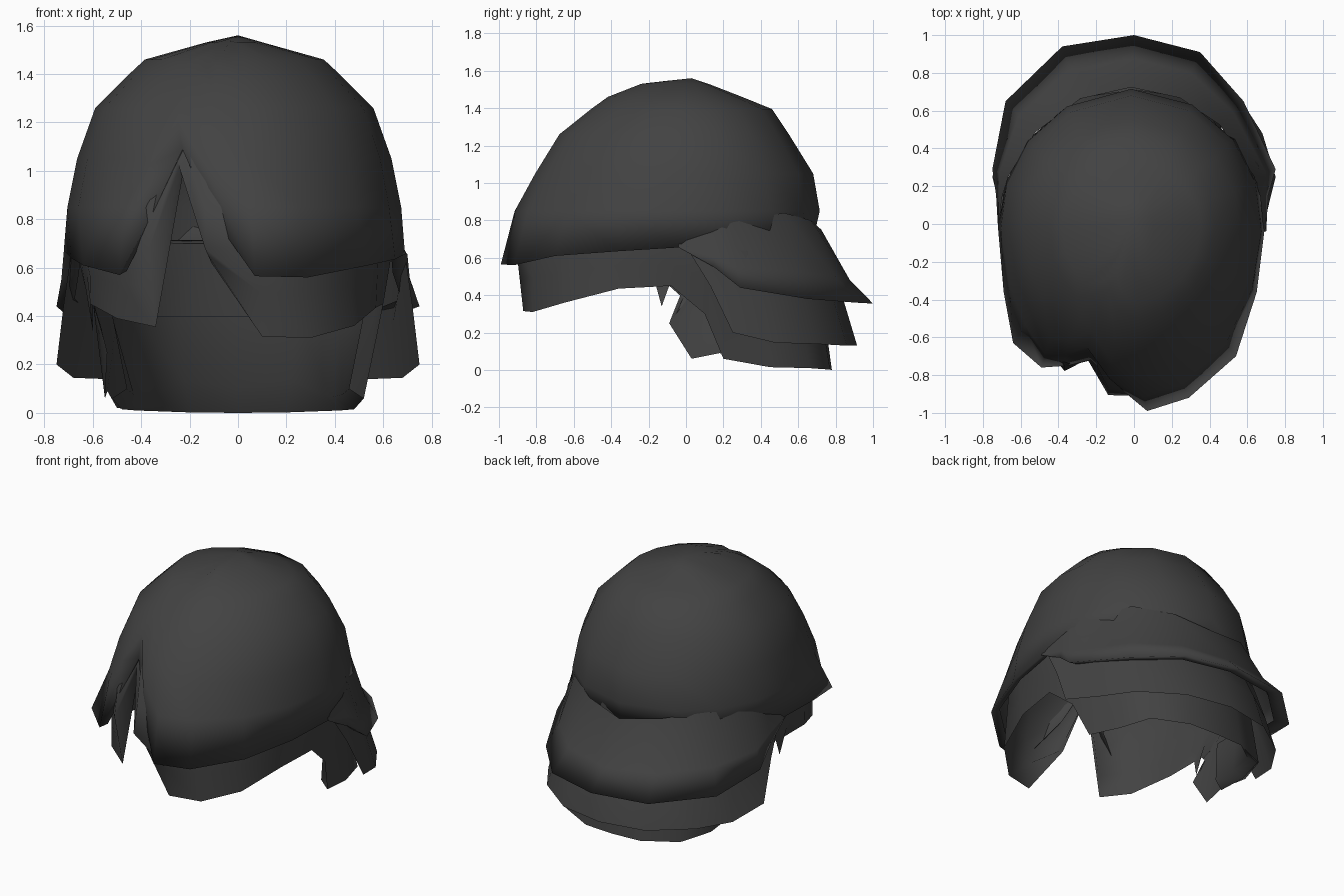
import bpy, bmesh, math
from mathutils import Vector

if "Cube" in bpy.data.objects:
    bpy.data.objects.remove(bpy.data.objects["Cube"])

hair = bpy.data.materials.new("charcoal hair")
hair.diffuse_color = (0.055, 0.055, 0.055, 1)
hair.use_nodes = True
hair.node_tree.nodes["Principled BSDF"].inputs["Base Color"].default_value = hair.diffuse_color

# Skull profile: height, half width, reach to the front, reach to the back
PROFILE = [(1.56, 0, 0, 0), (1.53, .12, .24, .12), (1.46, .37, .42, .30),
           (1.395, .44, .51, .46), (1.26, .575, .68, .55), (1.05, .65, .81, .68),
           (.85, .69, .92, .715), (.56, .71, 1.0, .74)]
LEVELS = (1.53, 1.46, 1.395, 1.26, 1.05, .85)


def skull(x, y, z, inset=0.0):
    """Point on the skull at height z, in the direction of (x, y)."""
    z_in = min(max(z, .56), 1.56)
    for a, b in zip(PROFILE, PROFILE[1:]):
        if z_in >= b[0]:
            t = (a[0] - z_in) / (a[0] - b[0])
            rx, front, back = (a[k] + (b[k] - a[k]) * t for k in (1, 2, 3))
            break
    ang = math.atan2(y / (.97 if y < 0 else .74), x / .71)
    ry = front if y < 0 else back
    return Vector(((rx - inset) * math.cos(ang) - .015,
                   (ry - inset) * math.sin(ang), z))


def dome_ring(stations, level, inset=0.0):
    """Skull ring that rises over stations lying in the parting notch."""
    return [skull(x, y, level if z < .75 else z + (level - .6) * (1.56 - z) / .96, inset)
            for x, y, z in stations]


def loft(name, rings, closed=False, apex=None):
    """Skin rings listed from top to bottom, each running counterclockwise."""
    bm = bmesh.new()
    rows = [[bm.verts.new(p) for p in r] for r in rings]
    n = len(rows[0])
    spans = range(n if closed else n - 1)
    for up, low in zip(rows, rows[1:]):
        for i in spans:
            j = (i + 1) % n
            bm.faces.new((up[i], low[i], low[j], up[j]))
    if apex:
        tip = bm.verts.new(apex)
        for i in spans:
            bm.faces.new((tip, rows[0][i], rows[0][(i + 1) % n]))
    for f in bm.faces:
        f.smooth = True
    mesh = bpy.data.meshes.new(name)
    bm.to_mesh(mesh)
    bm.free()
    mesh.materials.append(hair)
    ob = bpy.data.objects.new(name, mesh)
    bpy.context.collection.objects.link(ob)
    return ob


def mirrored(half):
    """Complete a right half, ending on the centre line, with its left half."""
    return half + [(-x, y, z) for x, y, z in reversed(half[:-1])]


def tucked(hem, scale, rise):
    """Underside ring turned inward from a hem."""
    return [(x * scale, y * scale, z + rise) for x, y, z in hem]


# Crown with the swept fringe and the parting notch
crown_hem = [(.07, -.99, .565), (.29, -.92, .56), (.54, -.70, .61), (.65, -.36, .635),
             (.69, -.04, .655), (.66, .22, .66), (.54, .45, .68), (.31, .61, .70),
             (0, .68, .70), (-.33, .61, .70), (-.56, .45, .68), (-.68, .22, .67),
             (-.72, -.02, .67), (-.69, -.36, .64), (-.64, -.63, .61), (-.49, -.76, .57),
             (-.35, -.75, .83), (-.23, -.72, 1.09), (-.11, -.84, .82)]
rings = [dome_ring(crown_hem, level) for level in LEVELS]
loft("crown", rings + [crown_hem, tucked(crown_hem, .94, .015)], True, (0, .03, 1.56))

# Flared outer layer around the back
flare_hem = [(.70, -.04, .655), (.71, .15, .55), (.75, .29, .44), (.58, .65, .38),
             (.35, .91, .36), (0, 1.0, .355), (-.38, .94, .36), (-.68, .65, .38),
             (-.75, .29, .44), (-.73, .15, .55), (-.72, -.02, .665)]
tops = [.68, .74, .79, .84, .80, .75]
tops += tops[-2::-1]
top = [skull(x, y, z) for (x, y, _), z in zip(flare_hem, tops)]
mid = [(a.x + (p[0] - a.x) * .55, a.y + (p[1] - a.y) * .55, a.z + (p[2] - a.z) * .68)
       for a, p in zip(top, flare_hem)]
loft("back_flare", [top, mid, flare_hem, tucked(flare_hem, .9, .03)])

# Middle layer beneath the flare
middle_hem = mirrored([(.75, .25, .20), (.68, .48, .145), (.55, .68, .14),
                       (.30, .86, .13), (0, .915, .13)])
middle_waist = mirrored([(.72, .13, .45), (.64, .43, .37), (.50, .64, .36),
                         (.28, .79, .37), (0, .84, .38)])
middle_top = mirrored([(.69, .0, .66), (.66, .30, .64), (.50, .53, .62),
                       (.27, .67, .61), (0, .71, .60)])
loft("back_middle_layer", [middle_top, middle_waist, middle_hem])

# Under layer: lower fringe, side bands and nape on an inner cap, open at the parting
under_hem = [(-.225, -.72, 1.0), (-.11, -.80, .62), (.10, -.87, .315), (.30, -.82, .31),
             (.48, -.65, .36), (.57, -.36, .435), (.60, -.08, .45), (.57, .10, .30),
             (.52, .20, .06), (.48, .45, .015), (.42, .66, .01), (.20, .77, .002),
             (0, .78, 0), (-.20, .77, .002), (-.43, .66, .015), (-.50, .45, .02),
             (-.54, .18, .09), (-.55, .03, .06), (-.54, -.09, .25), (-.57, 0, .37),
             (-.60, -.09, .45), (-.60, -.13, .34), (-.61, -.16, .45), (-.61, -.38, .45),
             (-.50, -.62, .39), (-.34, -.73, .355)]
# root stations stay in order where the left strands double back
roots = list(under_hem)
a, b = Vector(roots[15]), Vector(roots[23])
for i in range(16, 23):
    p = a.lerp(b, (i - 15) / 8)
    roots[i] = (-.6, p.y, p.z)
rings = [dome_ring(roots, level, .035 if level < 1.5 else .02) for level in LEVELS]
rings.append(dome_ring(roots, .68, .045))
rings.append([Vector(p).lerp(q, .5) for p, q in zip(under_hem, rings[-1])])
loft("under_layer", [[p - Vector((0, 0, .02)) for p in r] if k < 3 else r
                     for k, r in enumerate(rings)] + [under_hem], True, (0, .03, 1.53))

# Turned-in lower edge of the nape
nape_out = mirrored([(.52, .20, .06), (.48, .45, .015), (.42, .66, .01),
                     (.20, .77, .002), (0, .78, 0)])
nape_in = mirrored([(.46, .22, .10), (.43, .42, .075), (.39, .60, .065),
                    (.22, .70, .13), (0, .72, .105)])
nape_up = mirrored([(.52, .16, .40), (.52, .34, .40), (.42, .52, .40),
                    (.24, .65, .40), (0, .69, .40)])
loft("nape_edge", [nape_out, nape_in, nape_up])
